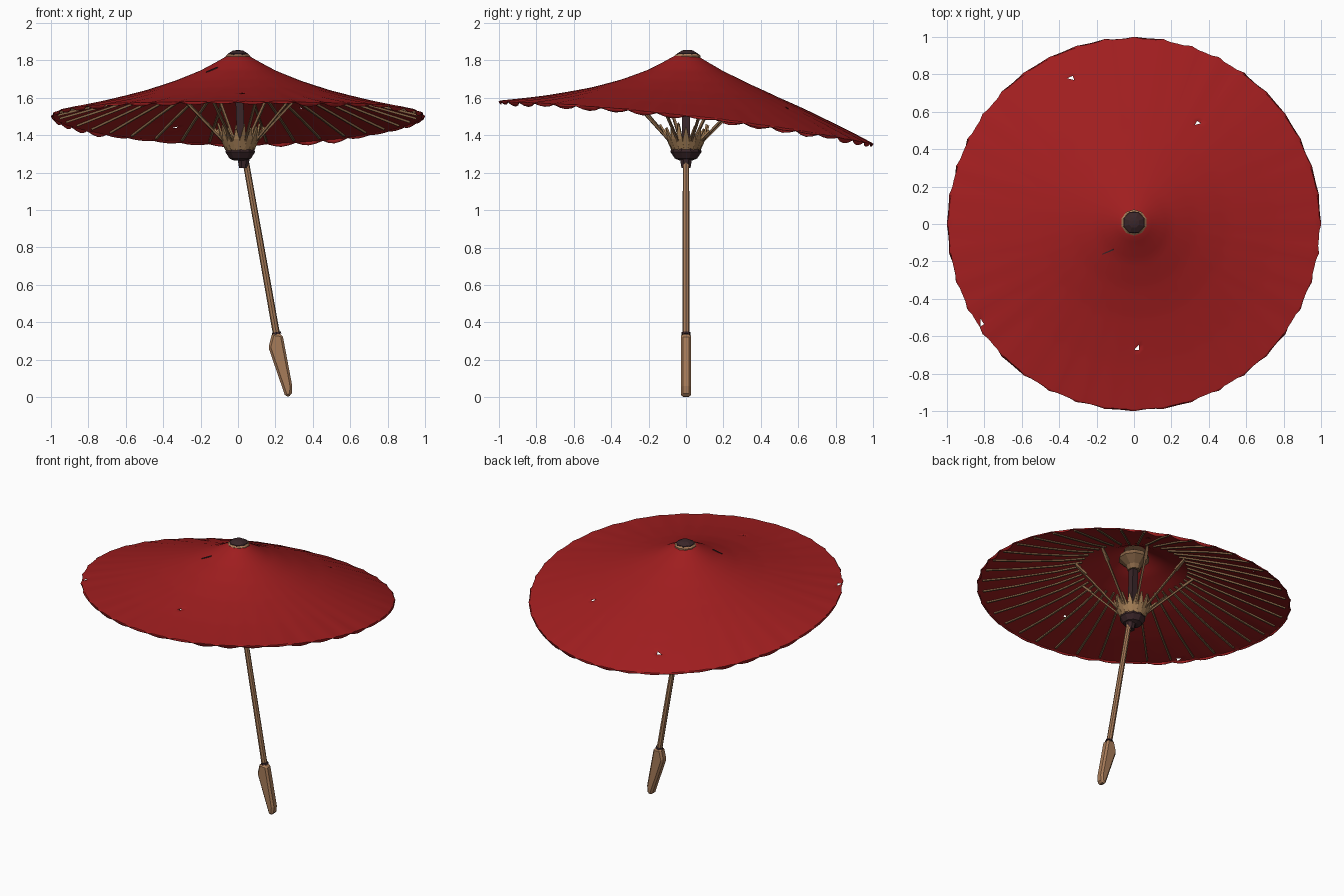
import bpy, bmesh, math, random
from mathutils import Vector

random.seed(4)
if "Cube" in bpy.data.objects:
    bpy.data.objects.remove(bpy.data.objects["Cube"])

RIBS = 40
PROFILE = [(0, 1.836), (.06, 1.821), (.12, 1.787), (.2, 1.744), (.34, 1.687),
           (.5, 1.634), (.75, 1.566), (1, 1.505)]


def material(name, rgb):
    m = bpy.data.materials.new(name)
    m.use_nodes = True
    m.diffuse_color = (*rgb, 1)
    m.node_tree.nodes["Principled BSDF"].inputs["Base Color"].default_value = (*rgb, 1)
    return m


RED = material("red paper", (.35, .0125, .0135))
WOOD = material("bamboo", (.39, .2, .1))
STRAW = material("split bamboo", (.38, .215, .095))
RIBWOOD = material("dull bamboo", (.24, .13, .062))
DARK = material("dark lacquer", (.042, .019, .022))


def finish(name, bm, mat, smooth=False):
    bmesh.ops.recalc_face_normals(bm, faces=bm.faces)
    me = bpy.data.meshes.new(name)
    bm.to_mesh(me)
    bm.free()
    ob = bpy.data.objects.new(name, me)
    bpy.context.collection.objects.link(ob)
    me.materials.append(mat)
    if smooth:
        me.shade_smooth()
        me.set_sharp_from_angle(angle=math.radians(20))
    return ob


def lathe(name, profile, sides, mat, x=0, y=0):
    """Solid of revolution about a vertical axis, from (radius, height) pairs."""
    bm = bmesh.new()
    rings = []
    for r, z in profile:
        angles = [math.tau * (i + .5) / sides for i in range(sides)]
        rings.append([bm.verts.new((x + r * math.cos(a), y + r * math.sin(a), z)) for a in angles])
    for lo, hi in zip(rings, rings[1:]):
        for i in range(sides):
            j = (i + 1) % sides
            bm.faces.new((lo[i], lo[j], hi[j], hi[i]))
    bm.faces.new(rings[0])
    bm.faces.new(rings[-1])
    return finish(name, bm, mat)


def beam(bm, a, b, width, thick, taper=1.0):
    """Flat stick from a to b, its width lying sideways."""
    a, b = Vector(a), Vector(b)
    d = (b - a).normalized()
    side = d.cross(Vector((0, 0, 1))).normalized()
    up = side.cross(d)
    ends = []
    for p, s in ((a, 1), (b, taper)):
        ends.append([bm.verts.new(p + side * u * width * s / 2 + up * v * thick / 2)
                     for u, v in ((-1, -1), (1, -1), (1, 1), (-1, 1))])
    lo, hi = ends
    for i in range(4):
        j = (i + 1) % 4
        bm.faces.new((lo[i], lo[j], hi[j], hi[i]))
    bm.faces.new(lo)
    bm.faces.new(hi)


def canopy_point(r, a, drop=0.0):
    """Point on the sagging paper cone; the back droops and the front lifts."""
    for (r0, z0), (r1, z1) in zip(PROFILE, PROFILE[1:]):
        if r <= r1 + 1e-6:
            z = z0 + (z1 - z0) * (r - r0) / (r1 - r0)
            break
    y = r * math.sin(a)
    return Vector((r * math.cos(a), y, z - .115 * y * r - .038 * y * y - drop))


# Paper canopy with a ragged, scalloped hem
bm = bmesh.new()
STEPS, SEG = 36, RIBS * 4
ragged = [random.uniform(.2, 1) for _ in range(RIBS)]
rings = []
for k in range(STEPS + 2):
    r = .04 + .95 * min(k, STEPS) / STEPS
    ring = []
    for i in range(SEG):
        a = math.tau * i / SEG
        sag = math.sin(math.pi * (i % 4) / 4) * ragged[i // 4]
        p = canopy_point(r, a, .006 * sag * r ** 3)
        if k > STEPS:
            p.z -= .006 + .017 * sag
            p.xy *= 1.01 - .018 * sag
        ring.append(bm.verts.new(p))
    rings.append(ring)
for lo, hi in zip(rings, rings[1:]):
    for i in range(SEG):
        j = (i + 1) % SEG
        bm.faces.new((lo[i], hi[i], hi[j], lo[j]))
bmesh.ops.triangulate(bm, faces=bm.faces)
# Small torn holes in the paper
tears = set()
for x, y in ((-.33, .79), (.34, .54), (-.82, -.53), (.02, -.66)):
    tears.add(min(bm.faces, key=lambda f: (f.calc_center_median().xy - Vector((x, y))).length))
bmesh.ops.delete(bm, geom=list(tears), context='FACES')
canopy = finish("paper_canopy", bm, RED, smooth=True)
solid = canopy.modifiers.new("paper thickness", 'SOLIDIFY')
solid.thickness = .004
solid.offset = 0

# Dark slit in the paper near the top
bm = bmesh.new()
beam(bm, canopy_point(.175, -2.25, -.003), canopy_point(.235, -2.38, -.003), .009, .006, .4)
finish("paper_slit", bm, DARK)

# Ribs under the paper
bm = bmesh.new()
for i in range(RIBS):
    a = math.tau * i / RIBS
    stops = [canopy_point(r, a, .007) for r in (.34, .5, .75, .965)]
    for p, q in zip(stops, stops[1:]):
        beam(bm, p, q, .012, .011)
finish("canopy_ribs", bm, RIBWOOD)

# Struts from the runner to the ribs
bm = bmesh.new()
for i in range(8):
    a = math.tau * (i + .4) / 8
    tip = canopy_point(.38, a, .015)
    beam(bm, (.01 + .09 * math.cos(a), .09 * math.sin(a), 1.365), tip, .013, .011)
    beam(bm, tip.lerp(Vector((0, 0, 1.30)), .18), tip, .026, .014, .6)
finish("struts", bm, RIBWOOD)

# Basket of split bamboo on the runner
bm = bmesh.new()
for i in range(18):
    a = math.tau * i / 18
    c, s = math.cos(a), math.sin(a)
    r, z = random.uniform(.11, .15), random.uniform(1.42, 1.48)
    beam(bm, (.01 + .07 * c, .07 * s, 1.32), (.01 + .1 * c, .1 * s, 1.385), .034, .012)
    beam(bm, (.01 + .1 * c, .1 * s, 1.38), (.01 + r * c, r * s, z), .034, .01, .15)
finish("runner_basket", bm, STRAW)

# Runner, inner pole, upper notch and top cap
lathe("runner", [(.035, 1.265), (.06, 1.275), (.083, 1.31), (.078, 1.33), (.05, 1.34)], 10, DARK, x=.012)
lathe("runner_neck", [(.026, 1.225), (.036, 1.28)], 8, DARK, x=.03)
bm = bmesh.new()
beam(bm, (.018, 0, 1.3), (0, 0, 1.81), .042, .042)
finish("inner_pole", bm, DARK)
lathe("upper_notch", [(.04, 1.67), (.05, 1.7), (.1, 1.745), (.09, 1.775), (.03, 1.79)], 10, RIBWOOD)
lathe("cap_collar", [(.07, 1.81), (.07, 1.823), (.06, 1.832)], 10, WOOD, y=.008)
lathe("top_cap", [(.062, 1.827), (.059, 1.836), (.03, 1.852), (.012, 1.855)], 8, DARK, y=.008)

# Leaning shaft
bm = bmesh.new()
bmesh.ops.create_cone(bm, cap_ends=True, segments=8, radius1=.019, radius2=.017, depth=.96)
shaft = finish("shaft", bm, WOOD)
shaft.location = (.125, 0, .79)
shaft.rotation_euler.y = -math.atan2(.16, .9)

# Flat, tapered grip with broad chamfers
bm = bmesh.new()
outline = [(.182, .342), (.238, .335), (.29, .06), (.287, .008), (.254, 0), (.163, .265)]
front = bm.faces.new([bm.verts.new((x, -.028, z)) for x, z in outline])
back = bmesh.ops.extrude_face_region(bm, geom=[front])
bmesh.ops.translate(bm, vec=(0, .056, 0), verts=[v for v in back["geom"] if isinstance(v, bmesh.types.BMVert)])
grip = finish("grip", bm, WOOD)
bevel = grip.modifiers.new("chamfer", 'BEVEL')
bevel.width = .012
bevel.segments = 1

# Dark ring where the shaft enters the grip
bm = bmesh.new()
bmesh.ops.create_cone(bm, cap_ends=True, segments=8, radius1=.026, radius2=.023, depth=.012)
ring = finish("grip_ring", bm, DARK)
ring.location = (.206, 0, .342)
ring.rotation_euler.y = shaft.rotation_euler.y
